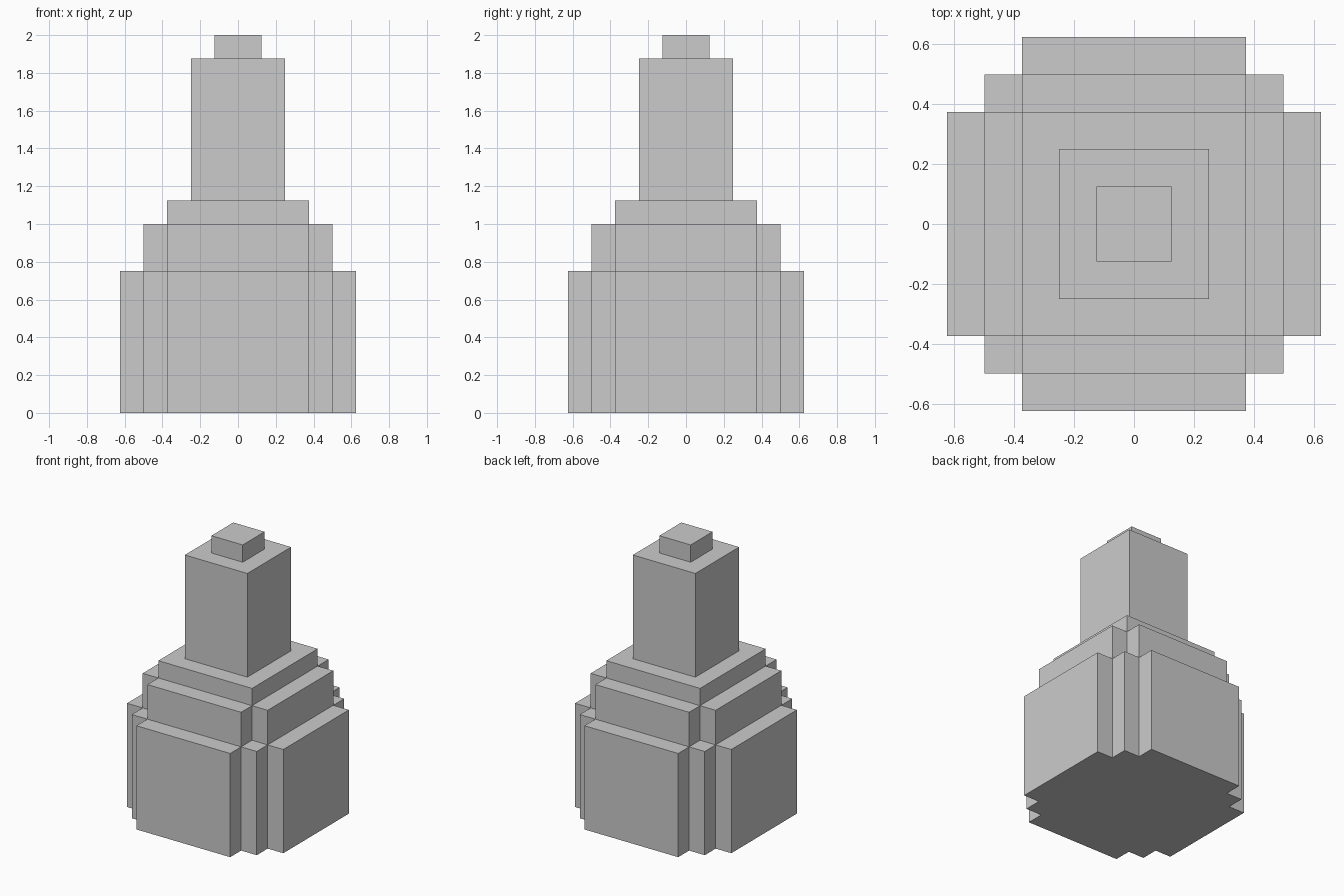
import bpy
import bmesh

if "Cube" in bpy.data.objects:
    bpy.data.objects.remove(bpy.data.objects["Cube"])


def tier(name, corner, z0, z1):
    """Prism whose plan is one corner outline repeated by quarter turns."""
    outline, pts = [], list(corner)
    for _ in range(4):
        outline += pts
        pts = [(-y, x) for x, y in pts]
    bm = bmesh.new()
    base = bm.faces.new([bm.verts.new((x, y, z0)) for x, y in outline])
    top = bmesh.ops.extrude_face_region(bm, geom=[base], use_keep_orig=True)["geom"]
    verts = [v for v in top if isinstance(v, bmesh.types.BMVert)]
    bmesh.ops.translate(bm, verts=verts, vec=(0, 0, z1 - z0))
    bmesh.ops.recalc_face_normals(bm, faces=bm.faces)
    mesh = bpy.data.meshes.new(name)
    bm.to_mesh(mesh)
    bm.free()
    obj = bpy.data.objects.new(name, mesh)
    bpy.context.collection.objects.link(obj)
    return obj


# Rounded body: double-stepped corners, then single-stepped, then square
tier("lower_body", [(0.625, 0.375), (0.5, 0.375), (0.5, 0.5),
                    (0.375, 0.5), (0.375, 0.625)], 0, 0.75)
tier("shoulder", [(0.5, 0.375), (0.375, 0.375), (0.375, 0.5)], 0.75, 1.0)
tier("collar", [(0.375, 0.375)], 1.0, 1.125)

# Neck and stopper
tier("neck", [(0.25, 0.25)], 1.125, 1.875)
tier("stopper", [(0.125, 0.125)], 1.875, 2.0)
